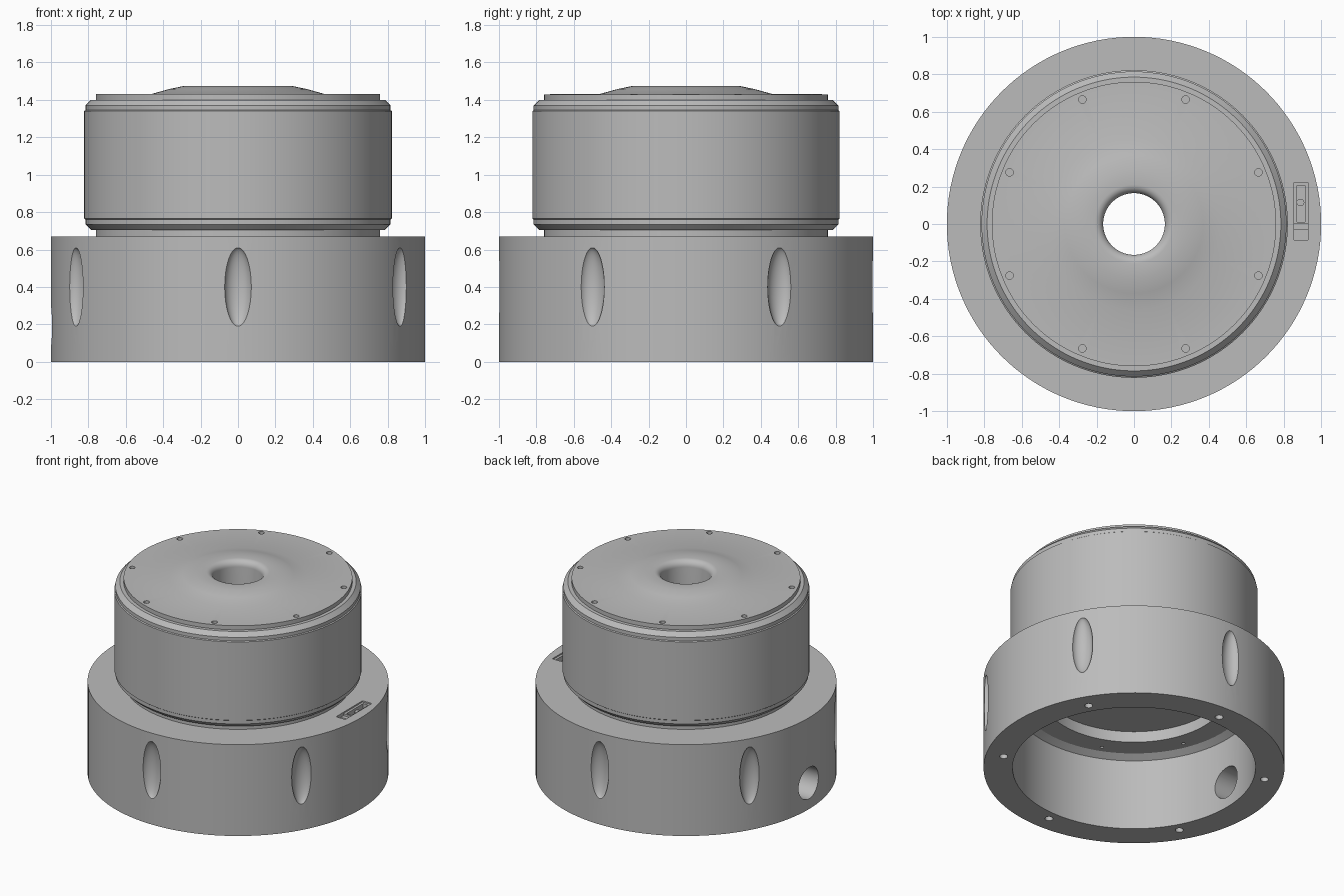
import bpy, bmesh, math
from mathutils import Matrix, Vector

cube = bpy.data.objects.get("Cube")
if cube:
    bpy.data.objects.remove(cube)

grey = bpy.data.materials.new("plain grey")
grey.use_nodes = True
color = (0.5, 0.5, 0.5, 1)
grey.diffuse_color = color
grey.node_tree.nodes["Principled BSDF"].inputs["Base Color"].default_value = color


def make_object(name, bm):
    bmesh.ops.recalc_face_normals(bm, faces=bm.faces[:])
    mesh = bpy.data.meshes.new(name)
    bm.to_mesh(mesh)
    bm.free()
    mesh.materials.append(grey)
    obj = bpy.data.objects.new(name, mesh)
    bpy.context.collection.objects.link(obj)
    return obj


def lathe(name, profile, steps=128):
    """Turn a closed (radius, height) profile around z."""
    bm = bmesh.new()
    rings = []
    for i in range(steps):
        turn = Matrix.Rotation(math.tau * i / steps, 3, "Z")
        rings.append([bm.verts.new(turn @ Vector((r, 0, z))) for r, z in profile])
    n = len(profile)
    for i in range(steps):
        a, b = rings[i], rings[(i + 1) % steps]
        for j in range(n):
            k = (j + 1) % n
            bm.faces.new((a[j], b[j], b[k], a[k]))
    return make_object(name, bm)


def polar(r, degrees, z):
    a = math.radians(degrees)
    return Matrix.Translation((r * math.cos(a), r * math.sin(a), z)) @ Matrix.Rotation(a, 4, "Z")


def add_pin(bm, place, radius, depth, segments=24):
    bmesh.ops.create_cone(bm, cap_ends=True, segments=segments, radius1=radius,
                          radius2=radius, depth=depth, matrix=place)


def add_box(bm, x0, x1, y0, y1, z0, z1):
    place = Matrix.Translation(((x0 + x1) / 2, (y0 + y1) / 2, (z0 + z1) / 2))
    bmesh.ops.create_cube(bm, size=1, matrix=place @ Matrix.Diagonal((x1 - x0, y1 - y0, z1 - z0, 1)))


def cut(obj, bm):
    """Subtract the shapes in bm and drop the cutter."""
    cutter = make_object("cutter", bm)
    cutter.hide_render = True
    mod = obj.modifiers.new("cut", "BOOLEAN")
    mod.operation, mod.solver, mod.object = "DIFFERENCE", "EXACT", cutter
    bpy.context.view_layer.objects.active = obj
    bpy.ops.object.modifier_apply(modifier=mod.name)
    bpy.data.objects.remove(cutter)


def smooth(obj):
    bpy.ops.object.select_all(action="DESELECT")
    obj.select_set(True)
    bpy.context.view_layer.objects.active = obj
    bpy.ops.object.shade_smooth_by_angle(angle=math.radians(28))


# Hollow base ring with an inner ledge
base = lathe("base_ring", [(0.807, 0), (1, 0), (1, 0.67), (0.61, 0.67),
                           (0.61, 0.55), (0.76, 0.55), (0.807, 0.52)])
cutters = bmesh.new()
for i in range(6):
    angle = 30 + 60 * i
    # Finger dimples and the screw holes below them
    bmesh.ops.create_uvsphere(cutters, u_segments=32, v_segments=24, radius=1,
                              matrix=polar(1.01, angle, 0.4) @ Matrix.Diagonal((0.06, 0.073, 0.213, 1)))
    add_pin(cutters, polar(0.88, angle, 0), 0.027, 0.2)
for i in range(8):
    add_pin(cutters, polar(0.71, 22.5 + 45 * i, 0.55), 0.012, 0.06, 16)
# Cable hole through one wall
add_pin(cutters, polar(0.9, 180, 0.19) @ Matrix.Rotation(math.pi / 2, 4, "Y"), 0.115, 0.4, 48)
# Switch pocket in the shoulder
add_box(cutters, 0.855, 0.93, -0.085, 0.222, 0.6, 0.7)
cut(base, cutters)
smooth(base)

# Switch frame, pin and end block inside the pocket
frame = bmesh.new()
add_box(frame, 0.855, 0.872, 0, 0.222, 0.598, 0.66)
add_box(frame, 0.913, 0.93, 0, 0.222, 0.598, 0.66)
add_box(frame, 0.872, 0.913, 0, 0.012, 0.598, 0.66)
add_box(frame, 0.872, 0.913, 0.205, 0.222, 0.598, 0.66)
add_box(frame, 0.855, 0.93, -0.03, 0, 0.598, 0.645)
make_object("switch_frame", frame)
pin = bmesh.new()
add_pin(pin, Matrix.Translation((0.89, 0.115, 0.62)), 0.02, 0.044)
smooth(make_object("switch_pin", pin))

# Upper housing with chamfered rims, low domed lid and central bore
housing_profile = [(0.165, 0.63), (0.62, 0.63), (0.62, 0.66), (0.76, 0.66), (0.76, 0.705),
                   (0.785, 0.705), (0.815, 0.735), (0.815, 0.76), (0.822, 0.765),
                   (0.822, 1.34), (0.815, 1.345), (0.815, 1.37), (0.785, 1.4), (0.76, 1.4),
                   (0.76, 1.43), (0.46, 1.432), (0.37, 1.457), (0.29, 1.474)]
# Rounded lip of the bore
for i in range(7):
    a = math.pi / 2 * (1 + i / 6)
    housing_profile.append((0.21 + 0.045 * math.cos(a), 1.43 + 0.045 * math.sin(a)))
housing = lathe("upper_housing", housing_profile)
lid_holes = bmesh.new()
for i in range(8):
    add_pin(lid_holes, polar(0.72, 22.5 + 45 * i, 1.43), 0.02, 0.06)
cut(housing, lid_holes)
smooth(housing)
